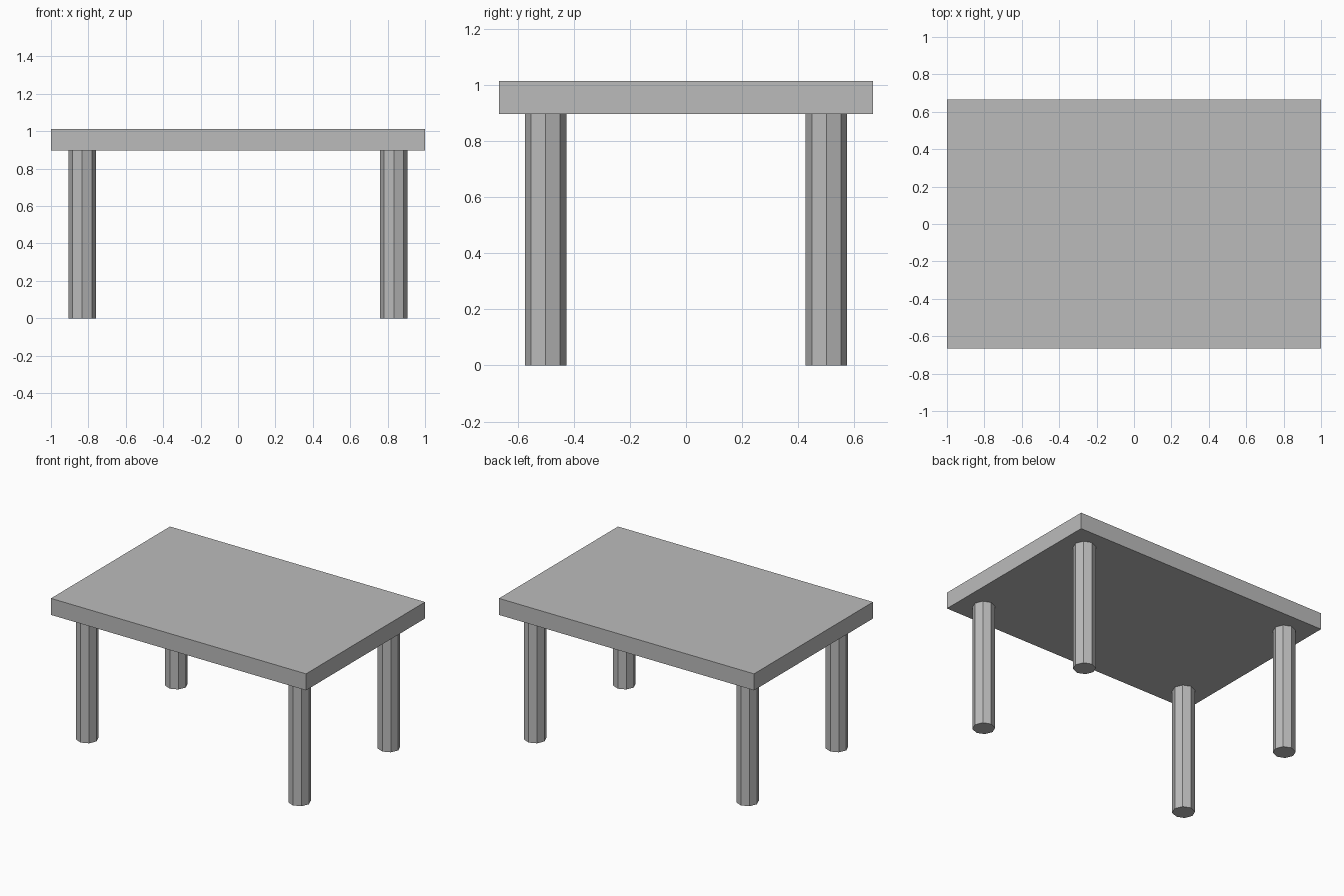
import bpy

# Remove the default cube
cube = bpy.data.objects.get("Cube")
if cube:
    bpy.data.objects.remove(cube, do_unlink=True)

LENGTH, DEPTH = 2.0, 1.333
UNDERSIDE, HEIGHT = 0.896, 1.013
LEG_X, LEG_Y, LEG_RADIUS = 0.833, 0.5, 0.0733

# Single grey material
grey = bpy.data.materials.new("plain grey")
grey.use_nodes = True
colour = (0.5, 0.5, 0.5, 1.0)
grey.diffuse_color = colour
grey.node_tree.nodes["Principled BSDF"].inputs["Base Color"].default_value = colour


def finish(name):
    obj = bpy.context.object
    obj.name = obj.data.name = name
    obj.data.materials.append(grey)
    return obj


# Table top: a plain slab
bpy.ops.mesh.primitive_cube_add(size=1, location=(0, 0, (UNDERSIDE + HEIGHT) / 2))
top = finish("table_top")
top.scale = (LENGTH, DEPTH, HEIGHT - UNDERSIDE)
bpy.ops.object.transform_apply(location=False, rotation=False, scale=True)

# Four octagonal legs with a corner facing each side
for end, sy in (("front", -1), ("back", 1)):
    for side, sx in (("right", -1), ("left", 1)):
        bpy.ops.mesh.primitive_cylinder_add(
            vertices=8, radius=LEG_RADIUS, depth=UNDERSIDE,
            location=(sx * LEG_X, sy * LEG_Y, UNDERSIDE / 2))
        finish(f"{end}_{side}_leg")
